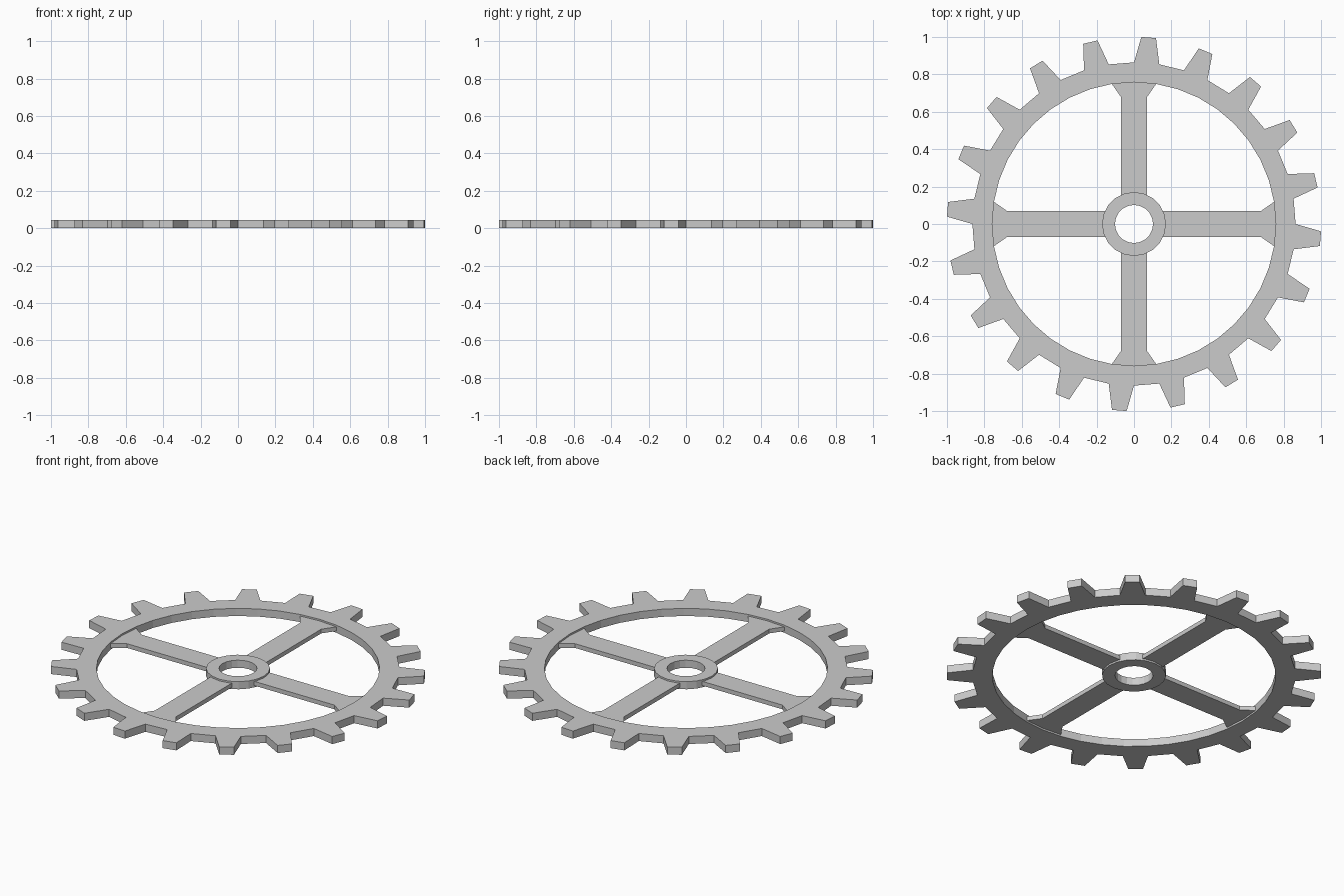
import bpy, bmesh
from math import sin, cos, radians

if "Cube" in bpy.data.objects:
    bpy.data.objects.remove(bpy.data.objects["Cube"])

TEETH = 20
THICK = 0.045


def polar(r, deg):
    return (r * cos(radians(deg)), r * sin(radians(deg)))


def finish(name, bm):
    bmesh.ops.recalc_face_normals(bm, faces=bm.faces)
    me = bpy.data.meshes.new(name)
    bm.to_mesh(me)
    bm.free()
    ob = bpy.data.objects.new(name, me)
    bpy.context.collection.objects.link(ob)
    return ob


def ring(name, sections, inner, z0, z1):
    """Flat ring; sections = outer point lists, one per inner edge."""
    bm = bmesh.new()
    n = len(inner)
    v = lambda p, z: bm.verts.new((p[0], p[1], z))
    for i in range(n):
        a, b = inner[i], inner[(i + 1) % n]
        outer = sections[i]
        loop = [a] + outer + [b]
        bm.faces.new([v(p, z1) for p in loop])
        bm.faces.new([v(p, z0) for p in reversed(loop)])
        for p, q in list(zip(outer, outer[1:])) + [(b, a)]:
            bm.faces.new([v(p, z0), v(q, z0), v(q, z1), v(p, z1)])
    bmesh.ops.remove_doubles(bm, verts=bm.verts, dist=1e-5)
    return finish(name, bm)


# Toothed rim: 40 sections of 9 degrees, alternating tooth and valley
TIP, ROOT, BORE = 1.0008, 0.864, 0.758
sections = []
for i in range(TEETH * 2):
    a = 9 * i
    pts = [polar(ROOT, a), polar(ROOT, a + 9)]
    if i % 2 == 1:
        pts[1:1] = [polar(TIP, a + 2.25), polar(TIP, a + 6.75)]
    sections.append(pts)
ring("toothed_rim", sections, [polar(BORE, 9 * i) for i in range(TEETH * 2)], 0, THICK)

# Hub with axle hole
N = 20
step = 360 / N
ring("hub", [[polar(0.171, step * i), polar(0.171, step * (i + 1))] for i in range(N)],
     [polar(0.102, step * i) for i in range(N)], 0, THICK)

# Four thinner spokes flaring out where they meet the rim
half = [(0.152, 0.069), (0.678, 0.069), polar(BORE, 9)]
profile = [(x, -y) for x, y in half] + [(BORE, 0)] + half[::-1]
for k in range(4):
    c, s = cos(radians(90 * k)), sin(radians(90 * k))
    bm = bmesh.new()
    f = bm.faces.new([bm.verts.new((x * c - y * s, x * s + y * c, 0.01)) for x, y in profile])
    ext = bmesh.ops.extrude_face_region(bm, geom=[f], use_keep_orig=True)
    top = [g for g in ext["geom"] if isinstance(g, bmesh.types.BMVert)]
    bmesh.ops.translate(bm, verts=top, vec=(0, 0, THICK - 0.02))
    finish(f"spoke_{k + 1}", bm)
